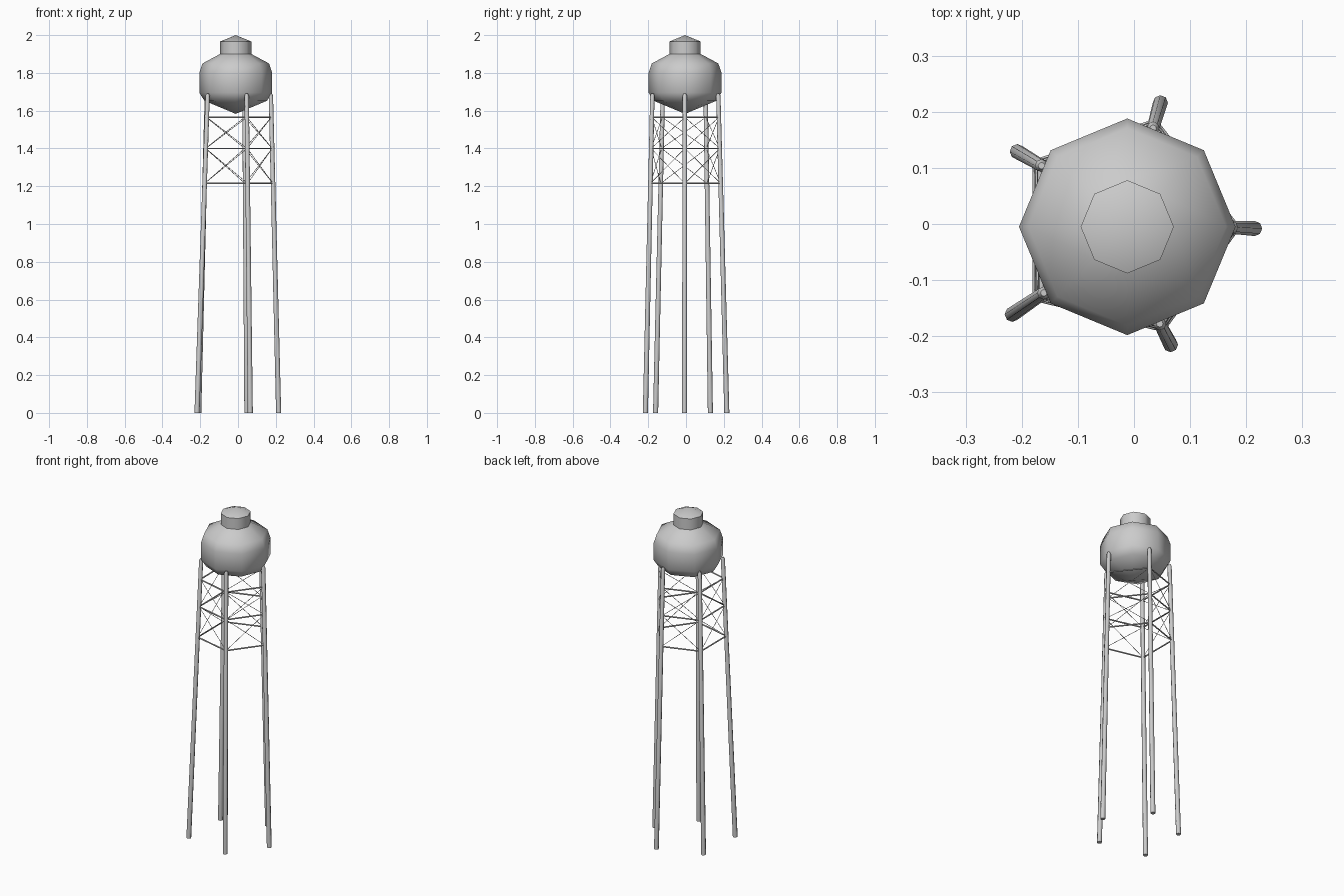
import bpy, bmesh, math
from mathutils import Vector

if "Cube" in bpy.data.objects:
    bpy.data.objects.remove(bpy.data.objects["Cube"])

def finish(bm, name, angle):
    bmesh.ops.recalc_face_normals(bm, faces=bm.faces)
    me = bpy.data.meshes.new(name)
    bm.to_mesh(me)
    bm.free()
    ob = bpy.data.objects.new(name, me)
    bpy.context.collection.objects.link(ob)
    bpy.ops.object.select_all(action='DESELECT')
    ob.select_set(True)
    bpy.context.view_layer.objects.active = ob
    bpy.ops.object.shade_smooth_by_angle(angle=math.radians(angle))
    return ob

def loft(bm, rings, n, u=Vector((1, 0, 0)), v=Vector((0, 1, 0))):
    """Skin of circular rings (centre, radius); zero radius gives a point."""
    loops = []
    for c, r in rings:
        c = Vector(c)
        if r == 0:
            loops.append([bm.verts.new(c)] * n)
        else:
            loops.append([bm.verts.new(c + r * (math.cos(a) * u + math.sin(a) * v))
                          for a in (2 * math.pi * i / n for i in range(n))])
    for a, b in zip(loops, loops[1:]):
        for i in range(n):
            j = (i + 1) % n
            bm.faces.new(list(dict.fromkeys((a[i], a[j], b[j], b[i]))))
    for lp in (loops[0], loops[-1]):
        if lp[0] is not lp[1]:
            bm.faces.new(lp)

def rod(bm, p, q, r, n):
    d = (q - p).normalized()
    u = d.cross(Vector((0, 0, 1))).normalized()
    loft(bm, [(p, r), (q, r)], n, u, d.cross(u))

# Octagonal tank with neck and conical cap
profile = [(0, 1.583), (.165, 1.652), (.193, 1.695), (.193, 1.80), (.176, 1.85),
           (.083, 1.90), (.083, 1.966), (0, 2.0)]
bm = bmesh.new()
loft(bm, [((-.012, -.005, z), r) for r, z in profile], 8)
finish(bm, "water_tank", 50)

# Five splayed legs: foot and top positions
feet = [(.215, -.008), (.047, .216), (-.208, .129), (-.217, -.161), (.065, -.215)]
tops = [(.174, -.006), (.034, .171), (-.165, .104), (-.161, -.123), (.046, -.178)]
LEG_TOP = 1.68

def leg_at(i, z):
    i %= 5
    return Vector((*feet[i], 0)).lerp(Vector((*tops[i], LEG_TOP)), z / LEG_TOP)

for i in range(5):
    bm = bmesh.new()
    loft(bm, [(leg_at(i, 0), .0135), (leg_at(i, 1.68), .0115),
              (leg_at(i, 1.692), .006)], 8)
    finish(bm, f"leg_{i + 1}", 50)

# Horizontal ring struts and thin crossed tie rods
levels = [1.215, 1.40, 1.565]
struts, ties = bmesh.new(), bmesh.new()
for i in range(5):
    for z in levels:
        rod(struts, leg_at(i, z), leg_at(i + 1, z), .004, 6)
    for lo, hi in zip(levels, levels[1:]):
        rod(ties, leg_at(i, lo), leg_at(i + 1, hi), .0015, 5)
        rod(ties, leg_at(i, hi), leg_at(i + 1, lo), .0015, 5)
finish(struts, "ring_struts", 65)
finish(ties, "cross_ties", 75)
